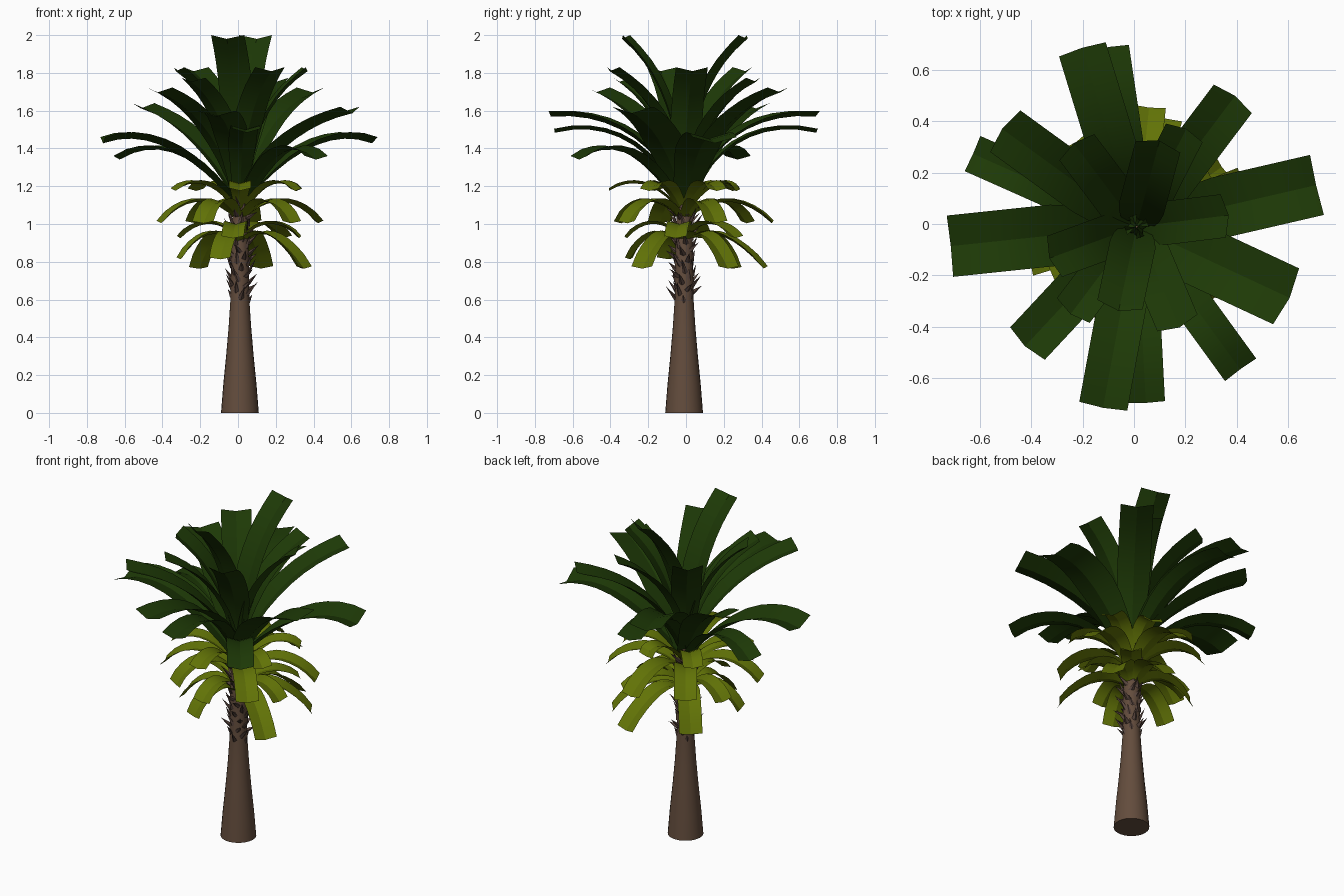
import bpy, bmesh, math, random
from mathutils import Vector

random.seed(4)
if "Cube" in bpy.data.objects:
    bpy.data.objects.remove(bpy.data.objects["Cube"], do_unlink=True)


def material(name, rgb):
    m = bpy.data.materials.new(name)
    m.use_nodes = True
    m.diffuse_color = (*rgb, 1)
    bsdf = m.node_tree.nodes["Principled BSDF"]
    bsdf.inputs["Base Color"].default_value = (*rgb, 1)
    bsdf.inputs["Roughness"].default_value = 0.9
    return m


GREEN = material("deep leaf green", (0.0125, 0.041, 0.002))
LIME = material("dry leaf lime", (0.12, 0.17, 0.002))
BARK = material("bark brown", (0.125, 0.073, 0.046))
STUB = material("stub brown", (0.095, 0.058, 0.046))
AXIS = Vector((0.01, -0.01, 0))


def finish(name, bm, mat, angle):
    mesh = bpy.data.meshes.new(name)
    bm.to_mesh(mesh)
    bm.free()
    mesh.materials.append(mat)
    ob = bpy.data.objects.new(name, mesh)
    bpy.context.collection.objects.link(ob)
    bpy.ops.object.select_all(action='DESELECT')
    ob.select_set(True)
    bpy.context.view_layer.objects.active = ob
    bpy.ops.object.shade_smooth_by_angle(angle=math.radians(angle))
    return ob


def frond(name, mat, azimuth, base_z, bend, tip, width, fold=0.29, steps=9):
    """Folded strip swept along a quadratic arc of (radius, height) points."""
    a = math.radians(azimuth)
    out = Vector((math.cos(a), math.sin(a), 0))
    side = Vector((-math.sin(a), math.cos(a), 0))
    p0, p1, p2 = Vector((0.015, base_z)), Vector(bend), Vector(tip)
    bm = bmesh.new()
    previous = None
    for i in range(steps + 1):
        t = i / steps
        p = p0 * (1 - t) ** 2 + p1 * 2 * t * (1 - t) + p2 * t * t
        d = ((p1 - p0) * (1 - t) + (p2 - p1) * t).normalized()
        normal = Vector((0, 0, d.x)) - out * d.y
        half = width / 2 * (0.5 + 0.5 * min(1, t / 0.4))
        centre = AXIS + out * p.x + Vector((0, 0, p.y))
        if i == steps:
            centre += (out * d.x + Vector((0, 0, d.y))) * 0.008
        row = [bm.verts.new(centre + side * s * half + normal * abs(s) * half * fold)
               for s in (-1, 0, 1)]
        if i == steps:
            for v in (row[0], row[2]):
                v.co -= out * 0.008
        if previous:
            for k in range(2):
                bm.faces.new((previous[k], row[k], row[k + 1], previous[k + 1]))
        previous = row
    return finish(name, bm, mat, 20)


# Trunk: flared lathe
bm = bmesh.new()
rings = []
for z, r in ((0, .1), (.15, .088), (.3, .073), (.45, .06), (.6, .05), (.9, .046), (1.15, .035)):
    rings.append([bm.verts.new(AXIS + Vector((r * math.cos(k * math.tau / 24),
                                              r * math.sin(k * math.tau / 24), z)))
                  for k in range(24)])
for low, high in zip(rings, rings[1:]):
    for k in range(24):
        n = (k + 1) % 24
        bm.faces.new((low[k], low[n], high[n], high[k]))
bm.faces.new(rings[0][::-1])
bm.faces.new(rings[-1])
finish("trunk", bm, BARK, 40)

# Old leaf stubs: thin jagged wedges spiralling up the trunk
bm = bmesh.new()
for i in range(75):
    z = 0.59 + 0.55 * i / 75
    a = math.radians(137.5 * i)
    out = Vector((math.cos(a), math.sin(a), 0))
    side = Vector((-out.y, out.x, 0))
    root = AXIS + out * 0.043 + Vector((0, 0, z))
    tip = bm.verts.new(root + out * random.uniform(0.01, 0.06)
                       + Vector((0, 0, random.uniform(0.03, 0.075)))
                       + side * random.uniform(-0.03, 0.03))
    corners = [bm.verts.new(root + v) for v in
               (side * 0.017, out * 0.01 - Vector((0, 0, 0.008)), side * -0.017,
                Vector((0, 0, 0.016)))]
    for k in range(4):
        bm.faces.new((corners[k], tip, corners[(k + 1) % 4]))
bmesh.ops.recalc_face_normals(bm, faces=bm.faces)
finish("leaf_stubs", bm, STUB, 15)

# Green crown tiers: base height, bend, tip height, width, (azimuth, reach) pairs
crown = [
    (1.2, (.05, 1.74), 1.975, .18, ((75, .34), (258, .33))),
    (1.18, (.09, 1.63), 1.805, .17, ((7, .355), (200, .355), (127, .4), (-67, .42))),
    (1.16, (.1, 1.6), 1.75, .16, ((63, .42), (233, .42))),
    (1.14, (.2, 1.58), 1.695, .185, ((53, .63), (227, .63))),
    (1.12, (.25, 1.5), 1.585, .24, ((-25, .65),)),
    (1.12, (.25, 1.5), 1.61, .2, ((144, .64),)),
    (1.15, (.25, 1.6), 1.57, .19, ((107, .72), (259.5, .71))),
    (1.12, (.27, 1.58), 1.485, .15, ((98.5, .7), (-87, .68))),
    (1.10, (.4, 1.54), 1.43, .24, ((13, .71), (186, .72))),
    (1.08, (.36, 1.52), 1.345, .15, ((-54, .68), (156, .69))),
    # closed heart of young leaves
    (1.15, (.04, 1.35), 1.5, .09, ((20, .005), (110, .005), (200, .005), (290, .005))),
]
# Drooping lower tiers in the same layout
skirt = [
    (1.06, (.2, 1.29), 1.18, .115, ((-90, .39), (205, .37), (30, .34), (132, .34), (-32, .34), (75, .28))),
    (1.02, (.23, 1.22), 1.01, .13, ((84, .46), (22, .44), (197, .43), (-48, .4), (125, .4), (240, .38))),
    (.93, (.17, 1.07), .93, .12, ((50, .35), (-97, .3), (-8, .31), (165, .32))),
    (.9, (.18, 1.04), .77, .13, ((-33, .4), (35, .4), (75, .43), (130, .33))),
    (.88, (.16, 1.04), .82, .12, ((195, .32), (250, .3))),
]
for label, mat, tiers in (("green_frond", GREEN, crown), ("drooping_frond", LIME, skirt)):
    for base_z, bend, tip_z, width, spread in tiers:
        for azimuth, reach in spread:
            frond(label, mat, azimuth, base_z, bend, (reach, tip_z), width)
